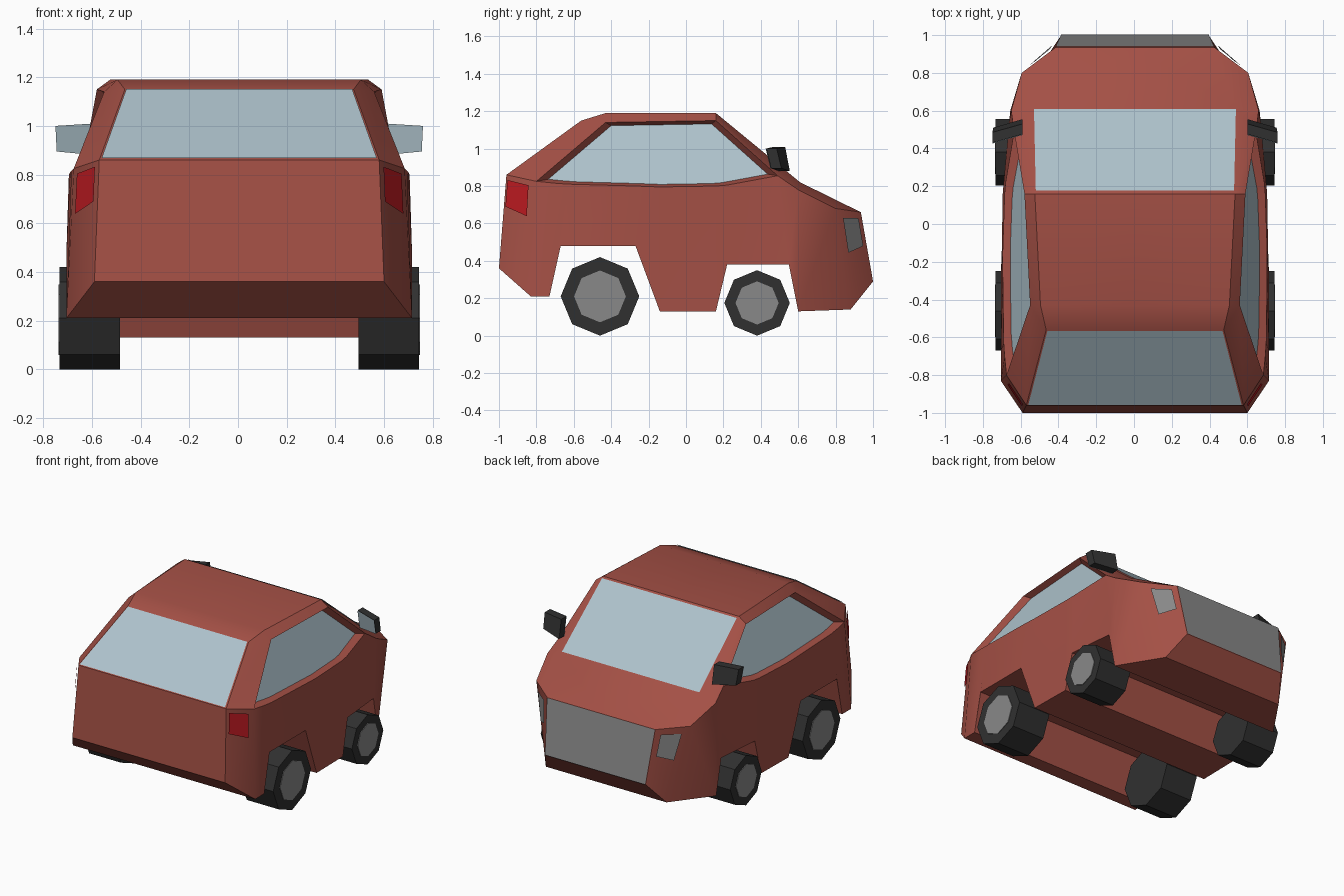
import bpy, bmesh
from math import radians
from mathutils import Vector as V, Matrix

if "Cube" in bpy.data.objects:
    bpy.data.objects.remove(bpy.data.objects["Cube"])

def material(name, r, g, b):
    m = bpy.data.materials.new(name)
    m.diffuse_color = (r, g, b, 1)
    m.use_nodes = True
    m.node_tree.nodes["Principled BSDF"].inputs["Base Color"].default_value = m.diffuse_color
    return m

RED = material("red_paint", 0.37, 0.08, 0.06)
GLASS = material("glass", 0.42, 0.54, 0.60)
TAIL = material("tail_red", 0.50, 0.01, 0.015)
DARK = material("dark_rubber", 0.03, 0.03, 0.03)
GREY = material("mid_grey", 0.25, 0.25, 0.25)

def finish(name, bm, mat, centre=(0, 0, 0.6), smooth=None):
    """Orient normals outwards from centre, then mirror across x."""
    bmesh.ops.recalc_face_normals(bm, faces=bm.faces)
    c = V(centre)
    if sum(f.normal.dot(f.calc_center_median() - c) * f.calc_area() for f in bm.faces) < 0:
        bmesh.ops.reverse_faces(bm, faces=bm.faces)
    me = bpy.data.meshes.new(name)
    bm.to_mesh(me)
    bm.free()
    ob = bpy.data.objects.new(name, me)
    bpy.context.collection.objects.link(ob)
    me.materials.append(mat)
    ob.location.x = 0.005
    mod = ob.modifiers.new("mirror", 'MIRROR')
    mod.use_clip = True
    if smooth:
        bpy.context.view_layer.objects.active = ob
        ob.select_set(True)
        bpy.ops.object.shade_smooth_by_angle(angle=radians(smooth))
        ob.select_set(False)
    return ob

def polys(name, faces, mat, **kw):
    """Mesh from lists of corner points, shared corners welded."""
    bm = bmesh.new()
    for f in faces:
        bm.faces.new([bm.verts.new(p) for p in f])
    bmesh.ops.remove_doubles(bm, verts=bm.verts, dist=0.0005)
    return finish(name, bm, mat, **kw)

def patch(name, quad, u0, u1, v0, v1, mat, off=0.006):
    """Panel lying just above part of a four-cornered face."""
    a, b, c, d = map(V, quad)
    at = lambda u, v: a.lerp(b, u).lerp(d.lerp(c, u), v)
    n = (c - a).cross(d - b).normalized()
    if n.dot((a + c) / 2 - V((0, 0, 0.6))) < 0:
        n = -n
    n *= off
    n.x = n.x if min(a.x, b.x, c.x, d.x) > 0 else 0
    polys(name, [[at(u0, v0) + n, at(u1, v0) + n, at(u1, v1) + n, at(u0, v1) + n]], mat)

# Lower side outline with wheel arches, and the belt line above it
low = [V(p) for p in [
    (.595, -1, .36), (.71, -.83, .21), (.71, -.73, .21), (.71, -.67, .48),
    (.71, -.27, .48), (.705, -.14, .13), (.70, .16, .13), (.695, .22, .38),
    (.665, .55, .38), (.66, .60, .13), (.47, .88, .14), (.39, 1, .29)]]
nose = V((.42, .935, .66))
belt = [V(p) for p in [
    (.575, -.96, .86), (.68, -.80, .825), (.69, -.70, .815), (.695, -.63, .81),
    (.70, -.27, .80), (.70, -.14, .795), (.69, .16, .80), (.685, .22, .805),
    (.64, .49, .855), (.655, .60, .78), (.60, .80, .68)]] + [nose]
# Roof corners and upper window corners
roof_back, roof_rear, roof_front = V((.47, -.56, 1.15)), V((.50, -.43, 1.19)), V((.53, .16, 1.19))
cowl = V((.54, .61, .82))
win_rear, win_front = V((.555, -.43, 1.14)), V((.585, .16, 1.15))

# Body shell: sides, pillars, hood sides
faces = [[low[i], low[i + 1], belt[i + 1], belt[i]] for i in range(11)]
faces += [[belt[0], roof_back, win_rear, belt[1]],
          [roof_back, roof_rear, win_rear],
          [roof_rear, roof_front, win_front, win_rear],
          [roof_front, cowl, belt[8], win_front],
          [cowl, belt[9], belt[8]],
          [cowl, nose, belt[10], belt[9]]]
# Centre strip going right round: tail, roof, hood, nose, floor
ring = [low[0], belt[0], roof_back, roof_rear, roof_front, cowl, nose] + low[::-1]
flat = lambda p: V((0, p.y, p.z))
faces += [[a, b, flat(b), flat(a)] for a, b in zip(ring, ring[1:])]
# Recessed side window reveal
outer = belt[1:9] + [win_front, win_rear]
mid = V((0, -.1, .95))
inner = [V((p.x - .04, p.y + (mid.y - p.y) * .09, p.z + (mid.z - p.z) * .09)) for p in outer]
n = len(outer)
faces += [[outer[i], outer[(i + 1) % n], inner[(i + 1) % n], inner[i]] for i in range(n)]
polys("body", faces, RED, smooth=30)

# Glass, grille and lights
polys("side_window", [inner], GLASS)
patch("tail_window", [flat(roof_back), roof_back, belt[0], flat(belt[0])], 0, .985, .01, .99, GLASS)
patch("windscreen", [flat(roof_front), roof_front, cowl, flat(cowl)], 0, .99, .03, .99, GLASS)
patch("grille", [flat(nose), nose, low[11], flat(low[11])], 0, 1, 0, 1, GREY, .004)
patch("headlight", [belt[10], nose, low[11], low[10]], .2, .82, .09, .46, GREY, .008)
patch("tail_light", [belt[0], belt[1], low[1], low[0]], .08, .78, .05, .33, TAIL, .01)

# Wheels: octagonal tyre with a hub disc
def drum(name, y, z, r, x0, x1, mat):
    bm = bmesh.new()
    bmesh.ops.create_cone(bm, cap_ends=True, segments=8, radius1=r, radius2=r, depth=x1 - x0,
                          matrix=Matrix.Translation(((x0 + x1) / 2, y, z)) @ Matrix.Rotation(radians(90), 4, 'Y'))
    finish(name, bm, mat, centre=((x0 + x1) / 2, y, z))

for pos, y, r in (("tail", -.46, .21), ("nose", .38, .175)):
    drum(pos + "_tyre", y, r, r, .49, .738, DARK)
    drum(pos + "_hub", y, r, r * .66, .70, .742, GREY)

# Door mirrors: leaning housing with a glass face
def rim(dy):
    return [V(p) + V((0, dy, 0)) for p in [
        (.595, .50, .88), (.75, .455, .895), (.755, .43, 1.0), (.595, .475, 1.01)]]

back, front = rim(0), rim(.055)
sides = [[back[i], back[(i + 1) % 4], front[(i + 1) % 4], front[i]] for i in range(4)]
polys("mirror_housing", sides + [front, back], DARK, centre=(.67, .49, .95))
polys("mirror_glass", [rim(-.004)], GLASS, centre=(.67, .6, .95))
